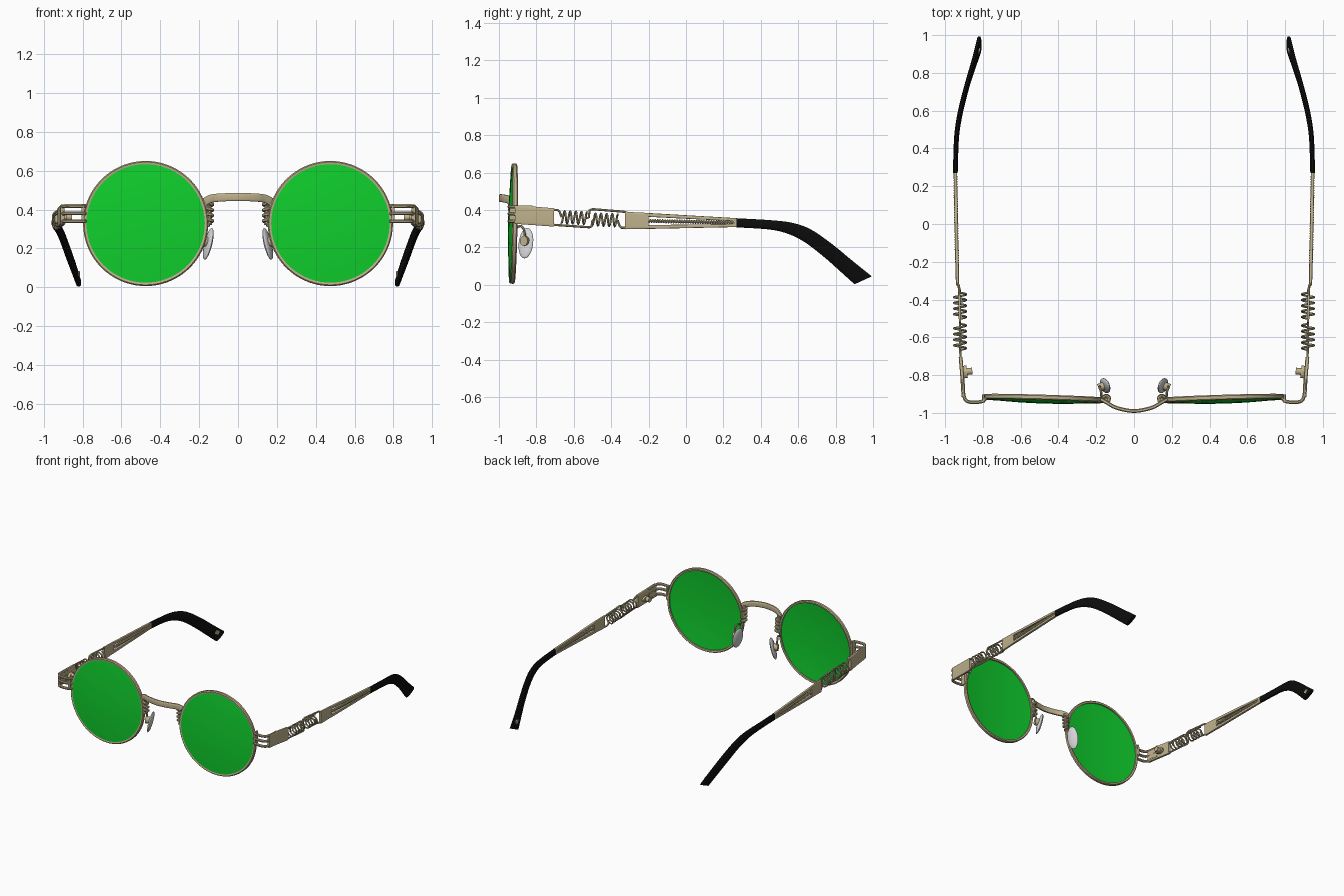
import bpy, bmesh
from math import sin, cos, pi, radians
from mathutils import Vector, Matrix

if "Cube" in bpy.data.objects:
    bpy.data.objects.remove(bpy.data.objects["Cube"], do_unlink=True)


def material(name, rgb):
    m = bpy.data.materials.new(name)
    m.use_nodes = True
    m.diffuse_color = (*rgb, 1)
    m.node_tree.nodes["Principled BSDF"].inputs["Base Color"].default_value = (*rgb, 1)
    return m


METAL = material("pale brass", (0.52, 0.44, 0.26))
GREEN = material("green lens", (0.005, 0.62, 0.026))
BLACK = material("black plastic", (0.004, 0.004, 0.004))
PAD = material("pale grey silicone", (0.66, 0.66, 0.68))


def finish(name, bm, mat, mirror=True):
    bmesh.ops.recalc_face_normals(bm, faces=bm.faces)
    me = bpy.data.meshes.new(name)
    bm.to_mesh(me)
    bm.free()
    me.materials.append(mat)
    me.shade_smooth()
    me.set_sharp_from_angle(angle=radians(40))
    ob = bpy.data.objects.new(name, me)
    bpy.context.collection.objects.link(ob)
    if mirror:
        ob.modifiers.new("Mirror", 'MIRROR').use_axis[0] = True
    return ob


def loft(name, rings, mat, mirror=True, cyclic=False, matrix=None):
    """Skin a list of rings; cap the ends unless cyclic."""
    bm = bmesh.new()
    vs = [[bm.verts.new(p) for p in r] for r in rings]
    n = len(vs[0])
    pairs = list(zip(vs, vs[1:])) + ([(vs[-1], vs[0])] if cyclic else [])
    for a, b in pairs:
        for i in range(n):
            j = (i + 1) % n
            bm.faces.new((a[i], a[j], b[j], b[i]))
    if not cyclic:
        bm.faces.new(vs[0])
        bm.faces.new(vs[-1])
    if matrix:
        bm.transform(matrix)
    return finish(name, bm, mat, mirror)


def smooth(rows, steps=6):
    """Catmull-Rom through rows of any width."""
    out = []
    for i in range(len(rows) - 1):
        p0, p1 = rows[max(i - 1, 0)], rows[i]
        p2, p3 = rows[i + 1], rows[min(i + 2, len(rows) - 1)]
        for k in range(steps):
            t = k / steps
            out.append([0.5 * (2 * b + (c - a) * t + (2 * a - 5 * b + 4 * c - d) * t * t
                               + (3 * b - a - 3 * c + d) * t ** 3)
                        for a, b, c, d in zip(p0, p1, p2, p3)])
    return out + [list(rows[-1])]


def section(c, u, v, sides=8, power=1.0):
    def f(w):
        return (1 if w > 0 else -1) * abs(w) ** power
    angles = [2 * pi * (i + 0.5) / sides for i in range(sides)]
    return [c + u * f(cos(a)) + v * f(sin(a)) for a in angles]


def sweep(name, path, a, b=None, up=(0, 0, 1), sides=8, power=1.0, mat=METAL, mirror=True):
    """Sweep an oval of half sizes a (sideways) and b (along up)."""
    pts = [Vector(p) for p in path]
    up, rings = Vector(up), []
    for i, p in enumerate(pts):
        t = (pts[min(i + 1, len(pts) - 1)] - pts[max(i - 1, 0)]).normalized()
        s = t.cross(up).normalized()
        rings.append(section(p, s * a, s.cross(t) * (b or a), sides, power))
    return loft(name, rings, mat, mirror)


def strip(name, rows, thick, mat=METAL, power=0.45):
    """Flat bar from rows of x, top y, top z, bottom y, bottom z."""
    rings = []
    for x, yt, zt, yb, zb in rows:
        top, bot = Vector((x, yt, zt)), Vector((x, yb, zb))
        rings.append(section((top + bot) / 2, Vector((thick, 0, 0)), (top - bot) / 2, 12, power))
    return loft(name, rings, mat)


def coil(name, start, end, radius, wire, turns, per_turn=14, sides=6):
    a, b = Vector(start), Vector(end)
    axis = (b - a).normalized()
    u = axis.cross(Vector((1, 0, 0))).normalized()
    v = axis.cross(u)
    n = int(turns * per_turn)
    path = []
    for i in range(n + 1):
        w = 2 * pi * i / per_turn
        path.append(a.lerp(b, i / n) + radius * (u * cos(w) + v * sin(w)))
    return sweep(name, path, wire, up=axis, sides=sides)


def ring_of(radius, y, n=72):
    return [Vector((radius * cos(2 * pi * i / n), y, radius * sin(2 * pi * i / n))) for i in range(n)]


# Round rims and domed lenses, slightly wrapped and tilted
place = (Matrix.Translation((0.475, -0.924, 0.328))
         @ Matrix.Rotation(0.03, 4, 'Z') @ Matrix.Rotation(-0.02, 4, 'X'))
rim_profile = [(0.304, -0.012), (0.316, -0.014), (0.322, -0.008),
               (0.322, 0.008), (0.316, 0.014), (0.304, 0.012)]
loft("rims", [ring_of(r, y) for r, y in rim_profile], METAL, cyclic=True, matrix=place)
dome = [(0.306 * k / 6, -0.026 + 0.014 * (k / 6) ** 2) for k in range(1, 7)]
lens_rings = [ring_of(r, y) for r, y in dome] + [ring_of(r, y + 0.014) for r, y in reversed(dome)]
loft("lenses", lens_rings, GREEN, matrix=place)

# Bridge band with wrapped legs
half = [(0.168, -0.932, 0.44), (0.14, -0.948, 0.455), (0.09, -0.974, 0.462), (0, -0.99, 0.464)]
arch = half + [(-x, y, z) for x, y, z in reversed(half[:-1])]
sweep("bridge", smooth(arch), 0.010, 0.021, power=0.5, sides=12, mirror=False)
leg_top, leg_end = (0.148, -0.932, 0.45), (0.146, -0.922, 0.32)
sweep("bridge_legs", [leg_top, leg_end], 0.012, up=(0, 1, 0))
coil("bridge_leg_wraps", (0.147, -0.929, 0.432), leg_end, 0.016, 0.009, 4)

# Nose pads with arms and bosses
bm = bmesh.new()
bmesh.ops.create_uvsphere(bm, u_segments=20, v_segments=12, radius=1)
turn = Matrix.Rotation(radians(-22), 4, 'Z') @ Matrix.Rotation(radians(-14), 4, 'Y')
bm.transform(Matrix.Translation((0.153, -0.856, 0.223)) @ turn
             @ Matrix.Diagonal((0.015, 0.042, 0.084, 1)))
finish("nose_pads", bm, PAD)
sweep("pad_arms", smooth([(0.172, -0.915, 0.30), (0.175, -0.885, 0.315), (0.182, -0.865, 0.29),
                          (0.18, -0.862, 0.235)]), 0.007, up=(1, 0, 0))
sweep("pad_bosses", [(0.188, -0.868, 0.235), (0.155, -0.855, 0.235)], 0.022, 0.026, sides=14)

# Three wires wrapping each front corner into the hinge plate
for i, z in enumerate((0.418, 0.38, 0.34)):
    sweep(f"corner_wire_{i + 1}", smooth([(0.785, -0.918, z), (0.80, -0.938, z), (0.85, -0.944, z),
                                          (0.888, -0.935, z), (0.902, -0.90, z - 0.002),
                                          (0.906, -0.82, z - 0.004)]), 0.010)
sweep("corner_blocks", [(0.798, -0.902, 0.38), (0.798, -0.944, 0.38)], 0.008, 0.048,
      sides=12, power=0.5)


def bar(x, y, top, bottom):
    return (x, y, top, y, bottom)


# Hinge plates with inner screws
strip("hinge_plates", [bar(0.903, -0.915, 0.426, 0.326), bar(0.910, -0.80, 0.418, 0.318),
                       bar(0.918, -0.705, 0.410, 0.311)], 0.010, power=0.25)
sweep("hinge_screws", [(0.908, -0.785, 0.36), (0.884, -0.782, 0.36)], 0.034, 0.02, sides=14)
sweep("hinge_screw_heads", [(0.89, -0.782, 0.36), (0.856, -0.778, 0.36)], 0.018, sides=14)

# Springs in their interlocking wire frames
coil("front_springs", (0.921, -0.665, 0.362), (0.921, -0.53, 0.357), 0.033, 0.0055, 4.5)
coil("rear_springs", (0.921, -0.50, 0.350), (0.921, -0.365, 0.345), 0.033, 0.0055, 4.5)
frames = {
    "upper_spring_wires": [(0.935, -0.31, 0.383), (0.926, -0.33, 0.391), (0.922, -0.50, 0.405),
                           (0.921, -0.515, 0.40), (0.921, -0.52, 0.36), (0.921, -0.535, 0.357)],
    "lower_spring_wires": [(0.917, -0.72, 0.322), (0.919, -0.69, 0.320), (0.921, -0.515, 0.308),
                           (0.921, -0.505, 0.312), (0.921, -0.50, 0.345), (0.921, -0.49, 0.349)],
    "front_spring_ends": [(0.917, -0.72, 0.402), (0.919, -0.685, 0.40), (0.921, -0.675, 0.39),
                          (0.921, -0.665, 0.362)],
    "rear_spring_ends": [(0.934, -0.31, 0.305), (0.925, -0.345, 0.305), (0.921, -0.355, 0.315),
                         (0.921, -0.365, 0.345)],
}
for name, path in frames.items():
    sweep(name, path, 0.0065, up=(1, 0, 0))

# Slotted temple arms with a wound rod inside
strip("arm_plates", [bar(0.934, -0.325, 0.391, 0.297), bar(0.937, -0.20, 0.385, 0.300)],
      0.009, power=0.25)
strip("arm_upper_rails", [bar(0.937, -0.21, 0.385, 0.364), bar(0.946, 0.27, 0.357, 0.340)],
      0.009, power=0.4)
strip("arm_lower_rails", [bar(0.937, -0.21, 0.320, 0.299), bar(0.946, 0.27, 0.326, 0.309)],
      0.009, power=0.4)
strip("arm_end_plates", [bar(0.945, 0.25, 0.357, 0.309), bar(0.946, 0.285, 0.354, 0.309)], 0.009)
rod = (0.937, -0.21, 0.342), (0.946, 0.26, 0.333)
sweep("arm_rods", rod, 0.007)
coil("arm_rod_windings", *rod, 0.007, 0.0045, 36, per_turn=8, sides=5)

# Curved flared ear tips with a metal dot on the inside
tips = [(0.946, 0.27, 0.357, 0.27, 0.307), (0.940, 0.46, 0.346, 0.44, 0.296),
        (0.926, 0.575, 0.331, 0.54, 0.274), (0.905, 0.67, 0.296, 0.635, 0.227),
        (0.876, 0.78, 0.220, 0.74, 0.146), (0.845, 0.89, 0.130, 0.83, 0.066),
        (0.820, 0.995, 0.046, 0.90, 0.003)]
strip("ear_tips", smooth(tips), 0.013, BLACK, power=0.7)
sweep("tip_dots", [(0.834, 0.915, 0.065), (0.817, 0.911, 0.065)], 0.022, 0.018, sides=16)
